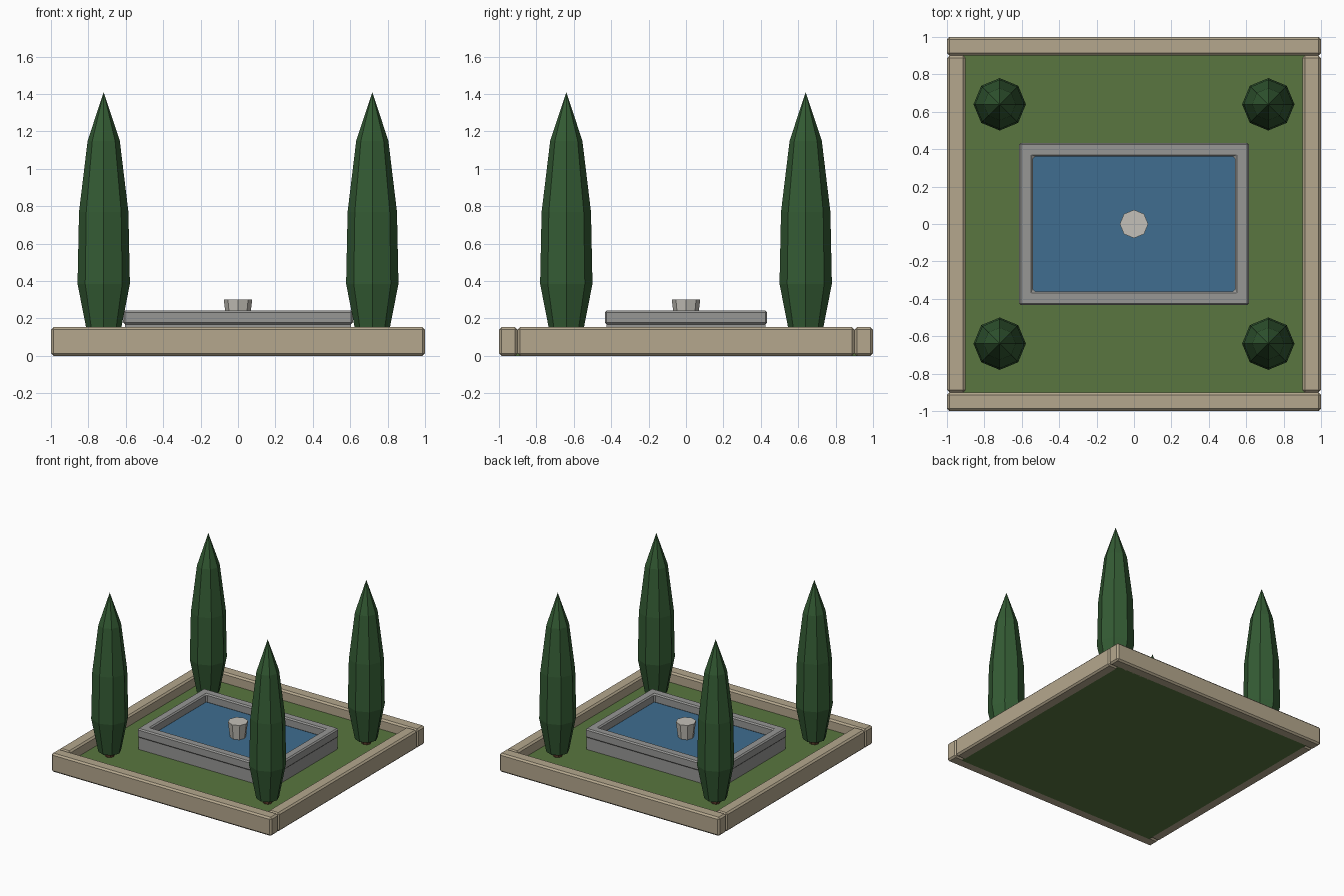
import bpy, bmesh
from math import cos, sin, pi

if "Cube" in bpy.data.objects:
    bpy.data.objects.remove(bpy.data.objects["Cube"])


def material(name, rgb):
    m = bpy.data.materials.new(name)
    m.diffuse_color = (*rgb, 1)
    m.use_nodes = True
    m.node_tree.nodes["Principled BSDF"].inputs["Base Color"].default_value = m.diffuse_color
    return m


SAND = material("sandstone", (0.46, 0.39, 0.27))
GRASS = material("grass", (0.10, 0.18, 0.05))
STONE = material("grey_stone", (0.31, 0.31, 0.30))
PALE = material("pale_stone", (0.55, 0.53, 0.48))
WATER = material("water", (0.05, 0.155, 0.28))
LEAF = material("cypress_leaf", (0.034, 0.105, 0.034))
BARK = material("bark", (0.09, 0.04, 0.02))


def finish(name, bm, mat, bevel=0):
    bmesh.ops.recalc_face_normals(bm, faces=bm.faces)
    me = bpy.data.meshes.new(name)
    bm.to_mesh(me)
    bm.free()
    me.materials.append(mat)
    ob = bpy.data.objects.new(name, me)
    bpy.context.collection.objects.link(ob)
    if bevel:
        mod = ob.modifiers.new("bevel", "BEVEL")
        mod.width, mod.segments = bevel, 1
    return ob


def box(name, x0, x1, y0, y1, z0, z1, mat, bevel=0):
    bm = bmesh.new()
    bmesh.ops.create_cube(bm, size=1)
    for v in bm.verts:
        v.co = (x1 if v.co.x > 0 else x0, y1 if v.co.y > 0 else y0,
                z1 if v.co.z > 0 else z0)
    return finish(name, bm, mat, bevel)


def frame(name, ox, oy, ix, iy, z0, z1, mat, bevel=0):
    # rectangular ring
    bm = bmesh.new()
    rings = [[bm.verts.new((sx * x, sy * y, z))
              for sx, sy in ((-1, -1), (1, -1), (1, 1), (-1, 1))]
             for x, y, z in ((ox, oy, z0), (ox, oy, z1), (ix, iy, z1), (ix, iy, z0))]
    for k in range(4):
        a, b = rings[k], rings[(k + 1) % 4]
        for i in range(4):
            j = (i + 1) % 4
            bm.faces.new((a[i], a[j], b[j], b[i]))
    return finish(name, bm, mat, bevel)


def lathe(name, cx, cy, profile, mat, sides=8):
    # faceted turned shape from (radius, z) pairs; radius 0 is a tip
    bm = bmesh.new()
    rings = []
    for r, z in profile:
        n = sides if r else 1
        rings.append([bm.verts.new((cx + r * cos(2 * pi * i / sides),
                                    cy + r * sin(2 * pi * i / sides), z))
                      for i in range(n)])
    for a, b in zip(rings, rings[1:]):
        for i in range(sides):
            j = (i + 1) % sides
            if len(b) == 1:
                bm.faces.new((a[i], a[j], b[0]))
            else:
                bm.faces.new((a[i], a[j], b[j], b[i]))
    bm.faces.new(rings[0])
    if len(rings[-1]) > 1:
        bm.faces.new(rings[-1])
    return finish(name, bm, mat)


# lawn and surrounding walls
box("lawn", -0.92, 0.92, -0.92, 0.92, 0.0, 0.07, GRASS)
for s, side in ((-1, "front"), (1, "back")):
    y = sorted((s * 0.9, s))
    box(side + "_wall", -1, 1, *y, 0, 0.153, SAND, 0.013)
for s, side in ((-1, "left"), (1, "right")):
    x = sorted((s * 0.9, s))
    box(side + "_wall", *x, -0.9, 0.9, 0, 0.153, SAND, 0.013)

# pool
frame("pool_body", 0.605, 0.425, 0.55, 0.37, 0.05, 0.175, STONE)
frame("pool_rim", 0.614, 0.434, 0.54, 0.36, 0.168, 0.243, STONE, 0.01)
box("water", -0.57, 0.57, -0.39, 0.39, 0.06, 0.175, WATER)
lathe("fountain_spout", 0, 0, [(0.057, 0.15), (0.076, 0.3)], PALE)

# cypress trees at the corners
for sx, h in ((-1, "left"), (1, "right")):
    for sy, d in ((-1, "front"), (1, "back")):
        cx, cy = sx * 0.718, sy * 0.64
        lathe(f"trunk_{d}_{h}", cx, cy, [(0.035, 0.05), (0.035, 0.15)], BARK)
        lathe(f"cypress_{d}_{h}", cx, cy,
              [(0.086, 0.11), (0.14, 0.385), (0.132, 0.77), (0.086, 1.15), (0, 1.41)], LEAF)
